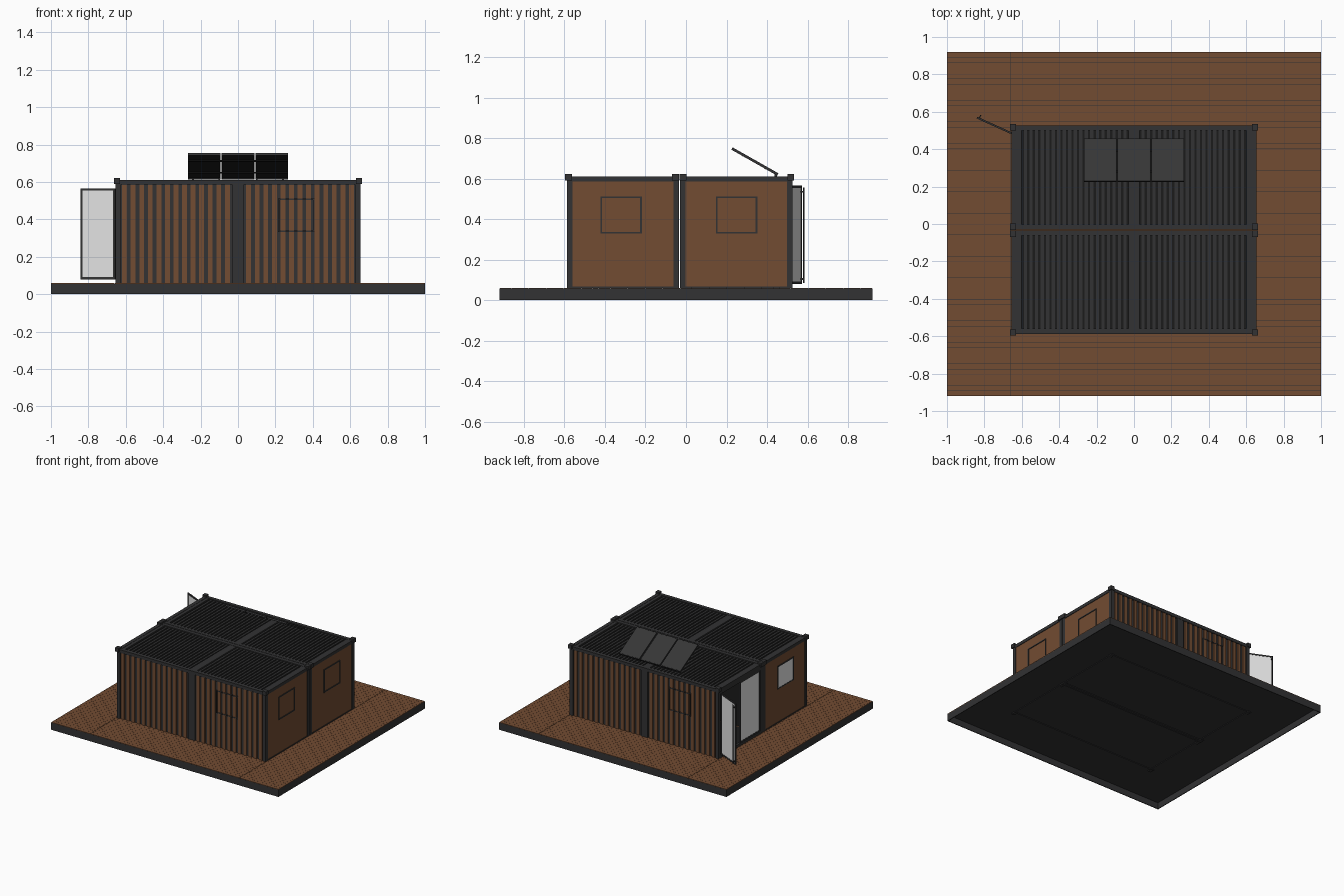
import bpy, bmesh, math
from mathutils import Matrix, Vector

if "Cube" in bpy.data.objects:
    bpy.data.objects.remove(bpy.data.objects["Cube"])


def mat(name, r, g, b):
    m = bpy.data.materials.new(name)
    m.diffuse_color = (r, g, b, 1)
    m.use_nodes = True
    m.node_tree.nodes["Principled BSDF"].inputs["Base Color"].default_value = m.diffuse_color
    return m


WOOD = mat("brown_wood", 0.168, 0.072, 0.032)
STEEL = mat("dark_steel", 0.032, 0.032, 0.033)
BLACK = mat("near_black", 0.011, 0.011, 0.011)
PANEL = mat("panel_grey", 0.037, 0.037, 0.037)
GLASS = mat("pale_glass", 0.78, 0.78, 0.78)


def boxes(name, material, items, matrix=None):
    """One object from boxes given as (x0, x1, y0, y1, z0, z1)."""
    bm = bmesh.new()
    for x0, x1, y0, y1, z0, z1 in items:
        c = Vector(((x0 + x1) / 2, (y0 + y1) / 2, (z0 + z1) / 2))
        s = Matrix.Diagonal((abs(x1 - x0), abs(y1 - y0), abs(z1 - z0), 1))
        bmesh.ops.create_cube(bm, size=1, matrix=Matrix.Translation(c) @ s)
    me = bpy.data.meshes.new(name)
    bm.to_mesh(me)
    bm.free()
    me.materials.append(material)
    ob = bpy.data.objects.new(name, me)
    bpy.context.collection.objects.link(ob)
    if matrix:
        ob.matrix_world = matrix
    return ob


def ring(u0, u1, v0, v1, w):
    """Four strips (u0, u1, v0, v1) of a rectangular frame."""
    return [(u0, u1, v0, v0 + w), (u0, u1, v1 - w, v1),
            (u0, u0 + w, v0 + w, v1 - w), (u1 - w, u1, v0 + w, v1 - w)]


# deck: open-bottomed rim and sheet, with rows of planks in three sections
boxes("deck_rim", STEEL, [(*r, 0, 0.056) for r in ring(-1, 1, -0.92, 0.92, 0.006)])
boxes("deck_sheet", STEEL, [(-0.994, 0.994, -0.914, 0.914, 0.050, 0.056)])
planks = []
n = 64
pitch = 1.84 / n
for i in range(n):
    y = -0.92 + i * pitch
    for x0, x1 in ((-1, -0.66), (-0.658, 0.654), (0.656, 1)):
        planks.append((x0, x1, y + 0.0005, y + pitch - 0.0005, 0.055, 0.06))
boxes("deck_planks", WOOD, planks)

Z0, Z1, X = 0.06, 0.61, 0.655
p = 0.028
for label, ya, yb, out in (("front", -0.588, -0.034, -1), ("back", -0.030, 0.527, 1)):
    # frame: posts, rails, underside outline and long-side middle column
    frame = []
    for x0, x1 in ((-X, -X + p), (X - p, X)):
        frame += [(x0, x1, ya, ya + p, Z0, Z1), (x0, x1, yb - p, yb, Z0, Z1),
                  (x0, x1, ya + p, yb - p, Z1 - 0.025, Z1),
                  (x0, x1, ya + p, yb - p, Z0, Z0 + 0.006)]
    for y0, y1 in ((ya, ya + p), (yb - p, yb)):
        frame.append((-X + p, X - p, y0, y1, Z1 - 0.025, Z1))
    frame += [(*r, 0.045, 0.051) for r in ring(-X, X, ya, yb, 0.02)]
    yo = ya if out < 0 else yb            # outer long side
    frame.append((-0.03, 0.03, yo - out * 0.02, yo - out * 0.002, Z0, Z1 - 0.025))
    boxes(label + "_container_frame", STEEL, frame)

    # corner castings, top and bottom
    cs = []
    for sx in (-1, 1):
        pairs = [(-0.597, -0.563), (-0.069, -0.034)] if out < 0 else [(-0.032, 0.003), (0.5, 0.534)]
        for y0, y1 in pairs:
            cs.append((sx * 0.632, sx * 0.664, y0, y1, 0.59, 0.622))
            cs.append((sx * 0.632, sx * 0.660, y0, y1, 0.042, 0.051))
    boxes(label + "_corner_castings", STEEL, cs)

    # long walls: dark sheet with brown raised ribs outside
    boxes(label + "_long_walls", STEEL, [
        (-X + p, X - p, yo - out * 0.020, yo - out * 0.012, Z0, Z1 - 0.025)])
    inner = yb if out < 0 else ya
    boxes(label + "_inner_wall", BLACK, [
        (-X + p, X - p, inner + out * 0.008, inner + out * 0.014, Z0, Z1 - 0.025)])
    ribs = []
    step = 0.595 / 13
    for sx in (-1, 1):
        for i in range(13):
            a = 0.034 + i * step + 0.010
            ribs.append((sx * a, sx * (a + 0.026), yo - out * 0.013,
                         yo - out * 0.004, Z0, Z1 - 0.025))
    boxes(label + "_wall_ribs", WOOD, ribs)

    # roof: black sheet, raised ribs and cross band
    boxes(label + "_roof_sheet", BLACK, [
        (-X + p, X - p, ya + p, yb - p, Z1 - 0.02, Z1 - 0.012)])
    rr = [(sx * (0.04 + i * 0.0295), sx * (0.04 + i * 0.0295 + 0.017),
           ya + p, yb - p, Z1 - 0.013, Z1 - 0.004)
          for sx in (-1, 1) for i in range(19)]
    rr += [(-0.03, 0.03, ya + p, yb - p, Z1 - 0.013, Z1 - 0.002)]
    rr += [(sx * 0.602, sx * (X - p), ya + p, yb - p, Z1 - 0.013, Z1 - 0.002)
           for sx in (-1, 1)]
    boxes(label + "_roof_ribs", STEEL, rr)

    # flat end walls (the left end of the back container is the doorway)
    ends = [(X - 0.012, X - 0.004, ya + p, yb - p, Z0, Z1 - 0.025)]
    if out < 0:
        ends.append((-X + 0.004, -X + 0.012, ya + p, yb - p, Z0, Z1 - 0.025))
    boxes(label + "_end_walls", WOOD, ends)

    # window frames on the long side and the ends
    cx = 0.312 * -out
    win = [(u0, u1, yo - out * 0.010, yo - out * 0.002, v0, v1)
           for u0, u1, v0, v1 in ring(cx - 0.097, cx + 0.097, 0.332, 0.512, 0.008)]
    yc = -0.32 if out < 0 else 0.25
    for sx in ((1, -1) if out < 0 else (1,)):
        win += [(sx * (X - 0.006), sx * (X + 0.001), u0, u1, v0, v1)
                for u0, u1, v0, v1 in ring(yc - 0.102, yc + 0.102, 0.328, 0.512, 0.008)]
    boxes(label + "_window_frames", STEEL, win)

boxes("left_window_glass", GLASS, [(-X + 0.001, -X + 0.006, -0.414, -0.226, 0.336, 0.504)])


# glass doors: one closed, one swung open on the back corner (local x = width)
def door(name, matrix, w):
    boxes(name + "_frame", STEEL, [(u0, u1, -0.005, 0.005, v0, v1)
          for u0, u1, v0, v1 in ring(0, w, 0.08, 0.565, 0.011)], matrix)
    boxes(name + "_glass", GLASS, [(0.011, w - 0.011, -0.003, 0.003, 0.091, 0.554)], matrix)


door("closed_door", Matrix.Translation((-0.648, 0.0, 0)) @ Matrix.Rotation(math.pi / 2, 4, 'Z'), 0.25)
swing = Matrix.Translation((-0.655, 0.485, 0)) @ Matrix.Rotation(math.radians(155.5), 4, 'Z')
door("open_door", swing, 0.203)
boxes("door_handle", STEEL, [
    (0.187, 0.193, -0.022, -0.016, 0.085, 0.555),
    (0.187, 0.193, -0.018, -0.004, 0.10, 0.108),
    (0.187, 0.193, -0.018, -0.004, 0.53, 0.538)], swing)
boxes("doorway_trim", STEEL, [(-X, -X + 0.02, 0, 0.5, 0.565, 0.586),
                              (-X, -X + 0.02, 0, 0.5, 0.06, 0.08)])
boxes("interior_lining", BLACK, [(-0.63, 0.63, 0, 0.5, 0.058, 0.063),
                                 (0.636, 0.642, 0, 0.5, 0.06, 0.585)])

# three solar panels tilted towards the back (local y runs down the slope)
tilt = Matrix.Translation((0, 0.452, 0.618)) @ Matrix.Rotation(math.radians(-29.5), 4, 'X')
cells, rims, backs = [], [], []
for cx in (-0.181, 0, 0.181):
    cells.append((cx - 0.084, cx + 0.084, -0.256, -0.005, 0.004, 0.0085))
    backs.append((cx - 0.084, cx + 0.084, -0.256, -0.005, 0.000, 0.004))
    rims += [(u0, u1, v0, v1, -0.004, 0.009)
             for u0, u1, v0, v1 in ring(cx - 0.087, cx + 0.087, -0.26, 0, 0.004)]
boxes("solar_cells", PANEL, cells, tilt)
boxes("solar_backs", BLACK, backs, tilt)
boxes("solar_rims", STEEL, rims, tilt)
boxes("solar_mount_rails", BLACK, [(-0.265, 0.265, y, y + 0.008, -0.005, 0.0)
                                   for y in (-0.2, -0.07)], tilt)
boxes("solar_feet", STEEL, [(x - 0.005, x + 0.005, 0.438, 0.45, 0.6, 0.622)
                            for x in (-0.24, -0.1, 0.1, 0.24)])
